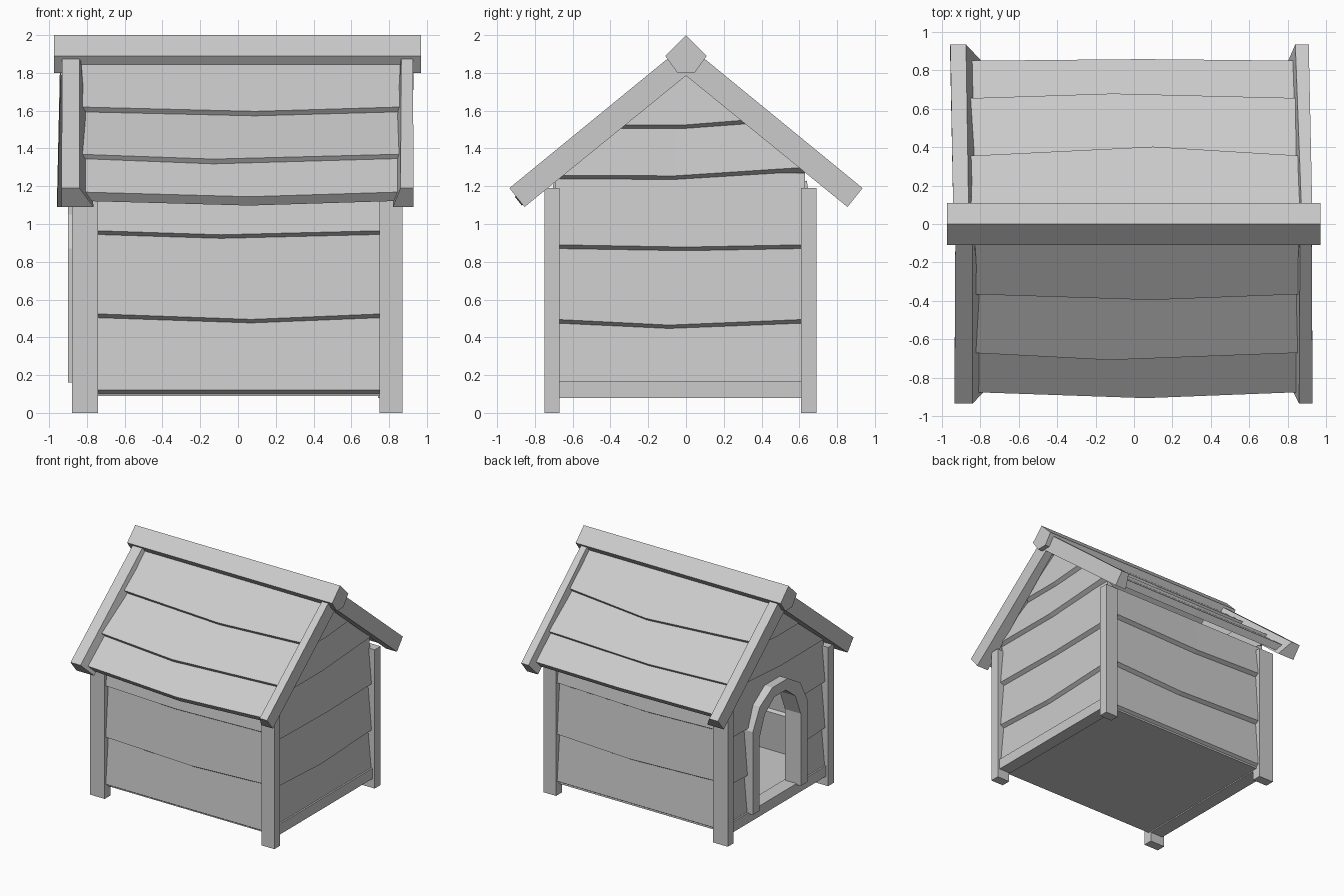
import bpy, bmesh
from mathutils import Vector

if "Cube" in bpy.data.objects:
    bpy.data.objects.remove(bpy.data.objects["Cube"])

SLOPE = 0.82


def loft(name, sections, clip_roof=False):
    """Solid skinned through matching cross-sections, optionally trimmed by the roof."""
    bm = bmesh.new()
    rings = [[bm.verts.new(p) for p in s] for s in sections]
    n = len(rings[0])
    for a, b in zip(rings, rings[1:]):
        for i in range(n):
            j = (i + 1) % n
            bm.faces.new((a[i], a[j], b[j], b[i]))
    bm.faces.new(rings[0])
    bm.faces.new(rings[-1])
    if clip_roof:
        for s in (-1, 1):
            bmesh.ops.bisect_plane(bm, geom=bm.verts[:] + bm.edges[:] + bm.faces[:],
                                   plane_co=(0, 0, 1.83), plane_no=(0, s * SLOPE, 1),
                                   clear_outer=True)
            bmesh.ops.holes_fill(bm, edges=[e for e in bm.edges if e.is_boundary])
    bmesh.ops.recalc_face_normals(bm, faces=bm.faces[:])
    me = bpy.data.meshes.new(name)
    bm.to_mesh(me)
    bm.free()
    ob = bpy.data.objects.new(name, me)
    bpy.context.collection.objects.link(ob)
    return ob


def box(name, x0, x1, y0, y1, z0, z1):
    return loft(name, [[(x, y0, z0), (x, y1, z0), (x, y1, z1), (x, y0, z1)] for x in (x0, x1)])


def lap(out, bottom, top):
    """Tilted clapboard section as (outward, z) pairs."""
    return [(out, bottom + 0.03), (out - 0.05, bottom), (out - 0.085, top), (out - 0.035, top + 0.02)]


# Floor, sills and corner posts
box("floor", -0.8, 0.8, -0.7, 0.65, 0.09, 0.16)
box("right_sill", 0.74, 0.85, -0.67, 0.62, 0.08, 0.17)
box("left_sill", -0.86, -0.74, -0.67, 0.62, 0.08, 0.17)
for xn, x0, x1 in (("left", -0.88, -0.74), ("right", 0.75, 0.87)):
    for yn, y0, y1 in (("front", -0.75, -0.67), ("back", 0.61, 0.69)):
        box(f"{yn}_{xn}_post", x0, x1, y0, y1, 0, 1.19)

# Long side wall planks: bottom height, sag, sag position, top height
LONG = [(0.09, 0, 0, 0.50), (0.495, 0.03, 0.07, 0.95), (0.935, 0.022, -0.09, 1.21)]
for side, s, out in (("front", -1, 0.735), ("back", 1, 0.675)):
    for i, (zb, sag, mid, zt) in enumerate(LONG):
        loft(f"{side}_wall_plank_{i + 1}",
             [[(x, s * o, z) for o, z in lap(out, zb - d, zt)]
              for x, d in ((-0.77, 0), (mid, sag), (0.78, 0))])

# Gable planks: front, middle and back bottom heights, bend position, top height
GABLE = [(0.10, 0.10, 0.10, 0, 0.48), (0.465, 0.435, 0.465, -0.09, 0.87),
         (0.86, 0.848, 0.86, 0, 1.25), (1.228, 1.225, 1.27, -0.06, 1.52),
         (1.495, 1.495, 1.545, 0, 1.85)]
left_planks = []
for side, s, out in (("right", 1, 0.84), ("left", -1, 0.85)):
    for i, (za, zm, zc, mid, zt) in enumerate(GABLE):
        ob = loft(f"{side}_gable_plank_{i + 1}",
                  [[(s * o, y, z) for o, z in lap(out, zb, zt)]
                   for y, zb in ((-0.69, za), (mid, zm), (0.63, zc))], True)
        if side == "left":
            left_planks.append(ob)


# Arched doorway in the left gable
def arch(half, top, base):
    h = [(half, base), (half, top - 0.28), (half * 0.74, top - 0.10), (half * 0.28, top)]
    return [(0.01 + y, z) for y, z in h] + [(0.01 - y, z) for y, z in reversed(h)]


outer, inner = arch(0.37, 1.15, 0.16), arch(0.28, 1.06, 0.16)
loft("door_frame", [[(-0.9, *o), (-0.9, *i), (-0.75, *i), (-0.75, *o)]
                    for o, i in zip(outer, inner)])
cutter = loft("door_cutter", [[(x, *p) for p in arch(0.32, 1.10, 0.161)] for x in (-1, -0.65)])
cutter.hide_render = True
for ob in left_planks:
    if ob.name[-1] in "1234":
        m = ob.modifiers.new("doorway", "BOOLEAN")
        m.object = cutter
        m.operation = "DIFFERENCE"
        m.solver = "EXACT"
        bpy.context.view_layer.objects.active = ob
        bpy.ops.object.modifier_apply(modifier=m.name)
bpy.data.objects.remove(cutter)

# Roof planks: upper (u, z), lower (u, z), sag, sag position
ROOF = {
    "front": (-1, [(0.05, 1.865, 0.365, 1.62, 0.035, 0.09),
                   (0.33, 1.605, 0.67, 1.37, 0.042, -0.13),
                   (0.62, 1.375, 0.875, 1.17, 0.037, 0.06)]),
    "back": (1, [(0.05, 1.865, 0.355, 1.625, 0.055, 0.10),
                 (0.33, 1.605, 0.655, 1.375, 0.027, -0.11),
                 (0.62, 1.375, 0.85, 1.19, 0.01, 0.05)]),
}
for side, (s, planks) in ROOF.items():
    for i, (u0, z0, u1, z1, sag, mid) in enumerate(planks):
        d = Vector((u1 - u0, z1 - z0)).normalized()
        drop = Vector((d.y, -d.x)) * 0.06
        secs = []
        for x, g in ((-0.86, 0), (mid, sag), (0.88, 0)):
            a = Vector((u0, z0))
            b = Vector((u1, z1)) + d * g * 1.1
            secs.append([(x, s * p.x, p.y) for p in (a, b, b + drop, a + drop)])
        loft(f"{side}_roof_plank_{i + 1}", secs)

# Barge boards: outer, inner and lower inner x at the ridge, then at the eave
BARGE = [("front_left", -1, (-0.93, -0.84, -0.82), (-0.935, -0.84, -0.765)),
         ("back_left", 1, (-0.94, -0.86, -0.83), (-0.957, -0.875, -0.80)),
         ("front_right", -1, (0.925, 0.865, 0.855), (0.93, 0.86, 0.82)),
         ("back_right", 1, (0.93, 0.875, 0.85), (0.91, 0.84, 0.805))]
for name, s, ridge, eave in BARGE:
    secs = []
    for (xo, xi, xl), top, low in ((ridge, (0, 1.955), (0, 1.785)),
                                   (eave, (0.935, 1.19), (0.855, 1.09))):
        secs.append([(xo, s * top[0], top[1]), (xi, s * top[0], top[1]),
                     (xl, s * low[0], low[1]), (xo, s * low[0], low[1])])
    loft(f"{name}_barge_board", secs)

# Ridge beam
PENT = [(0, 2.0), (0.11, 1.89), (0.045, 1.80), (-0.045, 1.80), (-0.11, 1.89)]
loft("ridge_beam", [[(x, y, z) for y, z in PENT] for x in (-0.975, 0.97)])
